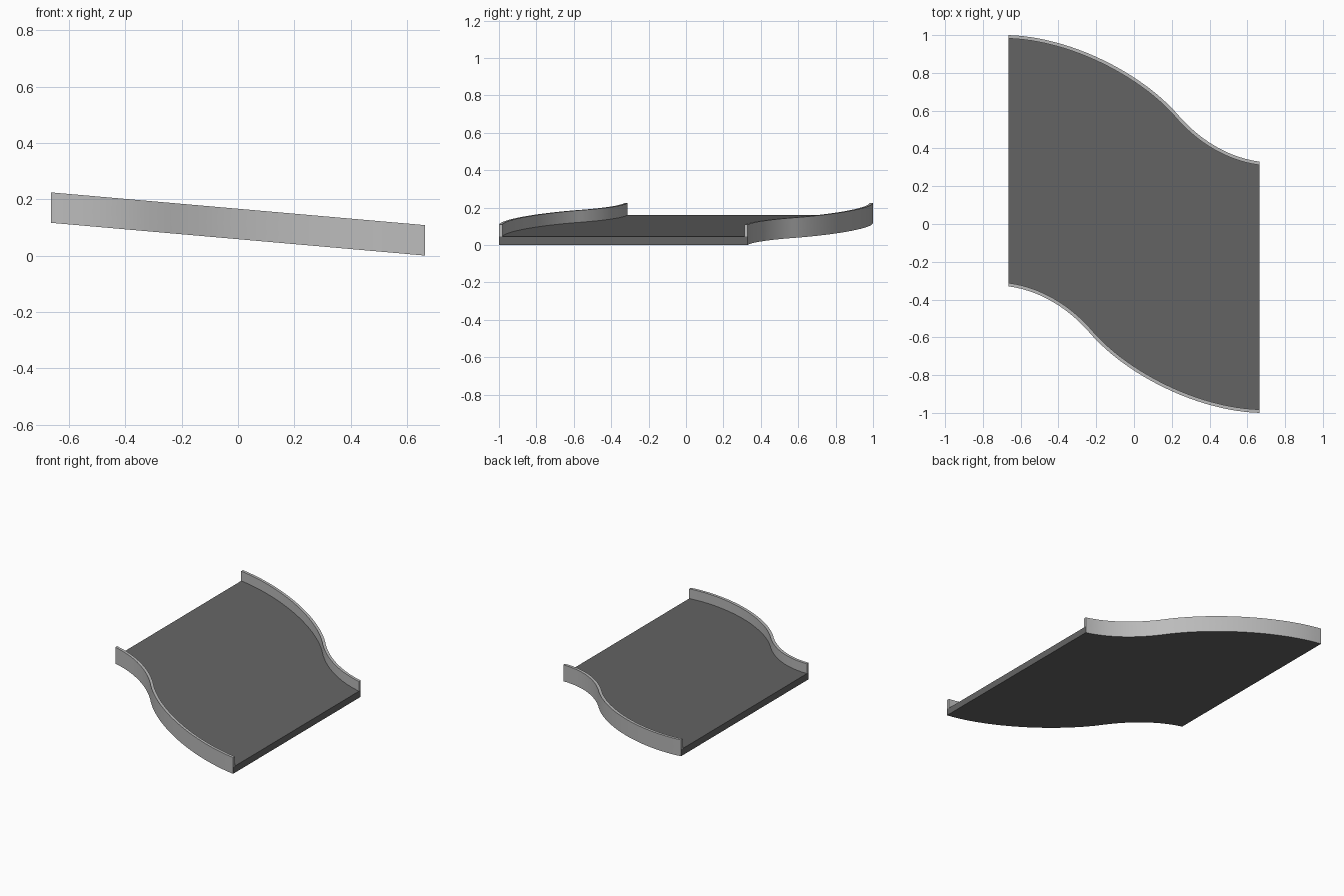
import bpy, bmesh
from mathutils import Vector
from mathutils.geometry import interpolate_bezier

if "Cube" in bpy.data.objects:
    bpy.data.objects.remove(bpy.data.objects["Cube"])

HALF, SLOPE = 0.664, 0.0875       # half length, downhill incline
FLOOR, RAIL, THICK = 0.044, 0.108, 0.018

# S-shaped outer edge on the +y side, as two bezier spans
a = interpolate_bezier((-HALF, 1, 0), (-0.335, 0.99, 0), (0.035, 0.80, 0), (0.225, 0.587, 0), 25)
b = interpolate_bezier((0.225, 0.587, 0), (0.31, 0.485, 0), (0.46, 0.358, 0), (HALF, 0.33, 0), 17)
outer = [Vector(p[:2]) for p in a + b[1:]]


def grey(name, v):
    m = bpy.data.materials.new(name)
    m.diffuse_color = (v, v, v, 1)
    m.use_nodes = True
    m.node_tree.nodes["Principled BSDF"].inputs["Base Color"].default_value = m.diffuse_color
    return m


def inset(pts, d):
    """Offset the edge inward, keeping the end cuts at the same x."""
    res = []
    for i, p in enumerate(pts):
        t = (pts[min(i + 1, len(pts) - 1)] - pts[max(i - 1, 0)]).normalized()
        q = p + Vector((t.y, -t.x)) * d
        if i in (0, len(pts) - 1):
            q = Vector((p.x, p.y - d / t.x))
        res.append(q)
    return res


def strip(name, side_a, side_b, z0, z1, mat):
    """Sloped solid between two matching edge lines."""
    bm = bmesh.new()
    z = lambda x: SLOPE * (HALF - x)
    rows = [[bm.verts.new((p.x, p.y, z(p.x) + h)) for p in side]
            for side, h in ((side_a, z0), (side_b, z0), (side_b, z1), (side_a, z1))]
    for k in range(4):
        r, s = rows[k], rows[(k + 1) % 4]
        for i in range(len(r) - 1):
            f = bm.faces.new((r[i], r[i + 1], s[i + 1], s[i]))
            # floor's curved flanks take the rail colour
            if name == "floor" and k in (1, 3):
                f.material_index = 1
    for i in (0, -1):
        bm.faces.new([r[i] for r in rows])
    bmesh.ops.recalc_face_normals(bm, faces=bm.faces)
    me = bpy.data.meshes.new(name)
    bm.to_mesh(me)
    bm.free()
    for m in mat:
        me.materials.append(m)
    ob = bpy.data.objects.new(name, me)
    bpy.context.collection.objects.link(ob)
    bpy.ops.object.select_all(action='DESELECT')
    ob.select_set(True)
    bpy.context.view_layer.objects.active = ob
    bpy.ops.object.shade_smooth_by_angle()


def turned(pts):
    """Half-turn about the centre gives the opposite edge."""
    return [-p for p in reversed(pts)]


inner = inset(outer, THICK)
dark, light = grey("dark_grey", 0.13), grey("mid_grey", 0.5)

# Sloping floor between the two edge curves
strip("floor", outer, turned(outer), 0, FLOOR, [dark, light])

# Side rails along both curved edges
strip("back_rail", outer, inner, FLOOR, RAIL, [light])
strip("front_rail", turned(outer), turned(inner), FLOOR, RAIL, [light])
